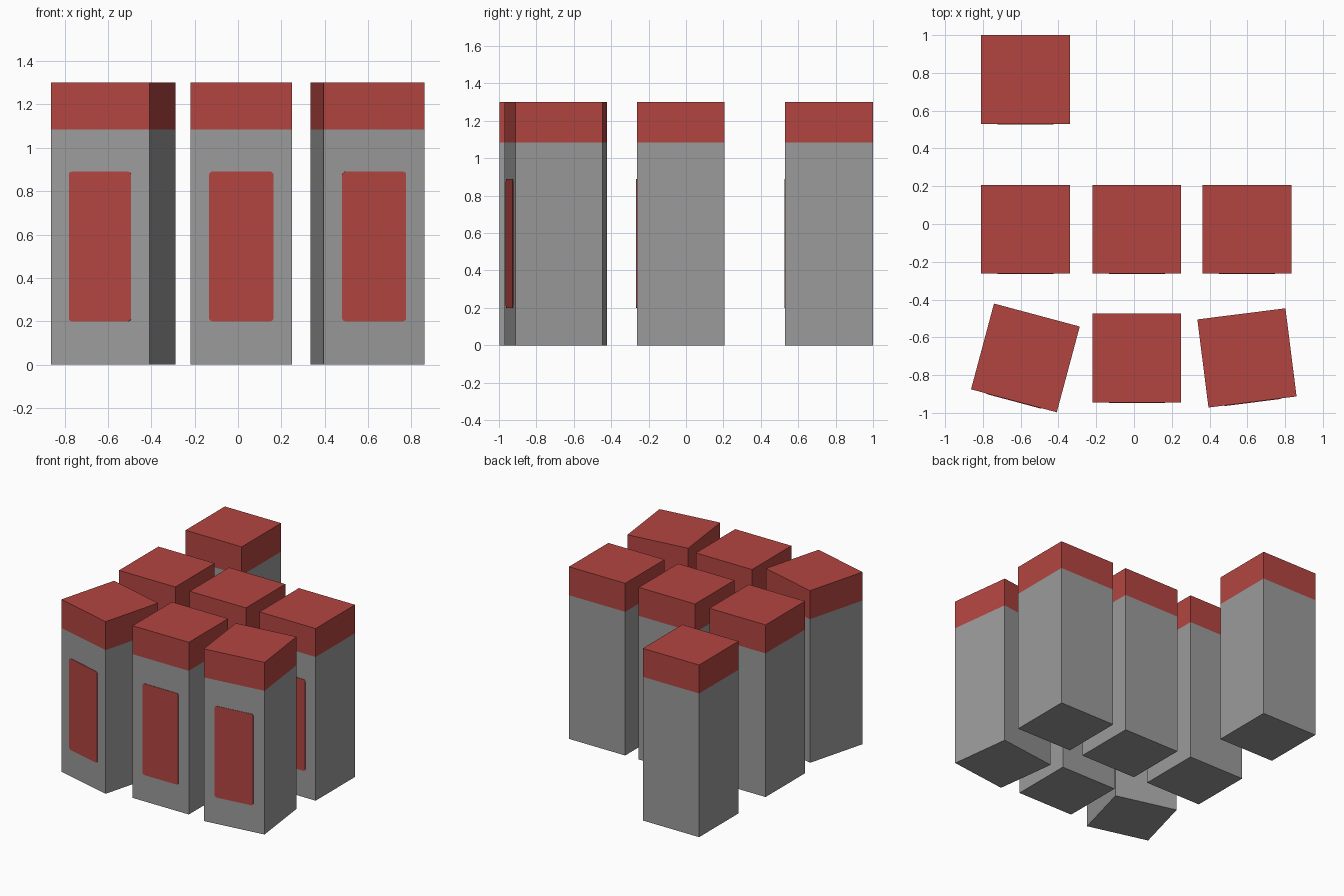
import bpy, bmesh, math
from mathutils import Matrix

if "Cube" in bpy.data.objects:
    bpy.data.objects.remove(bpy.data.objects["Cube"])

W, H, BAND = 0.47, 1.30, 1.085      # cabinet width, height, start of red top


def material(name, rgb):
    m = bpy.data.materials.new(name)
    m.diffuse_color = (*rgb, 1)
    m.use_nodes = True
    m.node_tree.nodes["Principled BSDF"].inputs["Base Color"].default_value = m.diffuse_color
    return m


grey = material("grey", (0.33, 0.33, 0.33))
red = material("red", (0.45, 0.06, 0.052))


def make_mesh(name, bm, mats):
    me = bpy.data.meshes.new(name)
    bm.normal_update()
    bm.to_mesh(me)
    bm.free()
    for m in mats:
        me.materials.append(m)
    return me


# Square column, cut at the band so everything above it is red
bm = bmesh.new()
bmesh.ops.create_cube(bm, size=1, matrix=Matrix.Translation((0, 0, H / 2)) @ Matrix.Diagonal((W, W, H, 1)))
bmesh.ops.bisect_plane(bm, geom=bm.verts[:] + bm.edges[:] + bm.faces[:],
                       plane_co=(0, 0, BAND), plane_no=(0, 0, 1))
for f in bm.faces:
    f.material_index = int(f.calc_center_median().z > BAND)
column_mesh = make_mesh("column", bm, [grey, red])

# Thin front panel with slightly rounded corners
bm = bmesh.new()
bmesh.ops.create_cube(bm, size=1, matrix=Matrix.Translation((0, -W / 2 - 0.001, 0.545))
                      @ Matrix.Diagonal((0.297, 0.004, 0.69, 1)))
corners = [e for e in bm.edges if abs(e.verts[0].co.y - e.verts[1].co.y) > 0.001]
bmesh.ops.bevel(bm, geom=corners, offset=0.014, segments=3, profile=0.5, affect='EDGES')
panel_mesh = make_mesh("front_panel", bm, [red])

# Columns: x, y, turn in degrees
places = [(-0.575, 0.765, 0),
          (-0.575, -0.028, 0), (0.015, -0.028, 0), (0.598, -0.028, 0),
          (-0.575, -0.709, -15), (0.015, -0.709, 0), (0.598, -0.709, 7.2)]
for i, (x, y, turn) in enumerate(places, 1):
    for name, me in (("column", column_mesh), ("front_panel", panel_mesh)):
        ob = bpy.data.objects.new(f"{name}_{i}", me)
        ob.location = (x, y, 0)
        ob.rotation_euler.z = math.radians(turn)
        bpy.context.collection.objects.link(ob)
